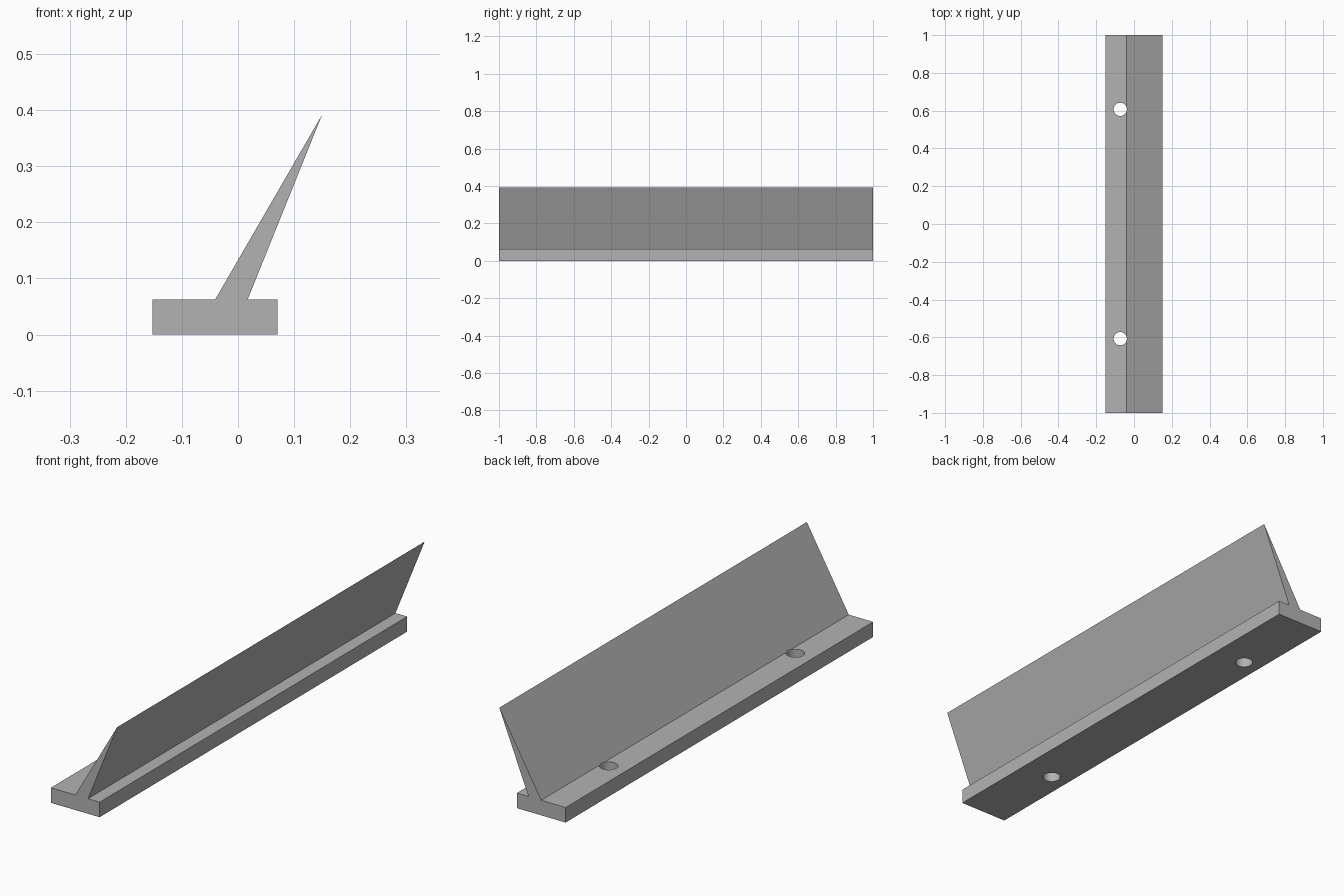
import bpy
import bmesh
import math

cube = bpy.data.objects.get("Cube")
if cube:
    bpy.data.objects.remove(cube, do_unlink=True)

HALF_LENGTH = 1.0
BASE_TOP = 0.062

grey = bpy.data.materials.new("plain grey")
grey.use_nodes = True
colour = (0.45, 0.45, 0.45, 1)
grey.diffuse_color = colour
grey.node_tree.nodes["Principled BSDF"].inputs["Base Color"].default_value = colour


def add_object(name, bm):
    bmesh.ops.recalc_face_normals(bm, faces=bm.faces)
    mesh = bpy.data.meshes.new(name)
    bm.to_mesh(mesh)
    bm.free()
    mesh.materials.append(grey)
    obj = bpy.data.objects.new(name, mesh)
    bpy.context.collection.objects.link(obj)
    return obj


# Flat base and leaning blade, extruded as one profile
profile = [(-0.152, 0), (0.07, 0), (0.07, BASE_TOP), (0.017, BASE_TOP),
           (0.15, 0.392), (-0.041, BASE_TOP), (-0.152, BASE_TOP)]
bm = bmesh.new()
face = bm.faces.new([bm.verts.new((x, -HALF_LENGTH, z)) for x, z in profile])
extruded = bmesh.ops.extrude_face_region(bm, geom=[face])["geom"]
far_verts = [v for v in extruded if isinstance(v, bmesh.types.BMVert)]
bmesh.ops.translate(bm, verts=far_verts, vec=(0, 2 * HALF_LENGTH, 0))
# extrusion keeps the near cap when it starts from a lone face; rebuild if lost
bmesh.ops.holes_fill(bm, edges=bm.edges, sides=0)
rail = add_object("bladed_rail", bm)

# Two round screw holes through the wide side of the base
for label, y in (("front", -0.607), ("back", 0.607)):
    bm = bmesh.new()
    bmesh.ops.create_cone(bm, cap_ends=True, segments=32,
                          radius1=0.035, radius2=0.035, depth=0.3)
    bmesh.ops.translate(bm, verts=bm.verts, vec=(-0.073, y, 0))
    cutter = add_object(label + "_hole_cutter", bm)
    cutter.hide_render = True
    cutter.hide_viewport = True
    cut = rail.modifiers.new(label + "_screw_hole", "BOOLEAN")
    cut.operation = "DIFFERENCE"
    cut.solver = "EXACT"
    cut.object = cutter

# Apply the cuts, then smooth only the hole walls
bpy.context.view_layer.objects.active = rail
rail.select_set(True)
for modifier in list(rail.modifiers):
    bpy.ops.object.modifier_apply(modifier=modifier.name)
bpy.ops.object.shade_smooth_by_angle(angle=math.radians(30))
for obj in list(bpy.data.objects):
    if obj.name.endswith("_hole_cutter"):
        bpy.data.objects.remove(obj, do_unlink=True)
